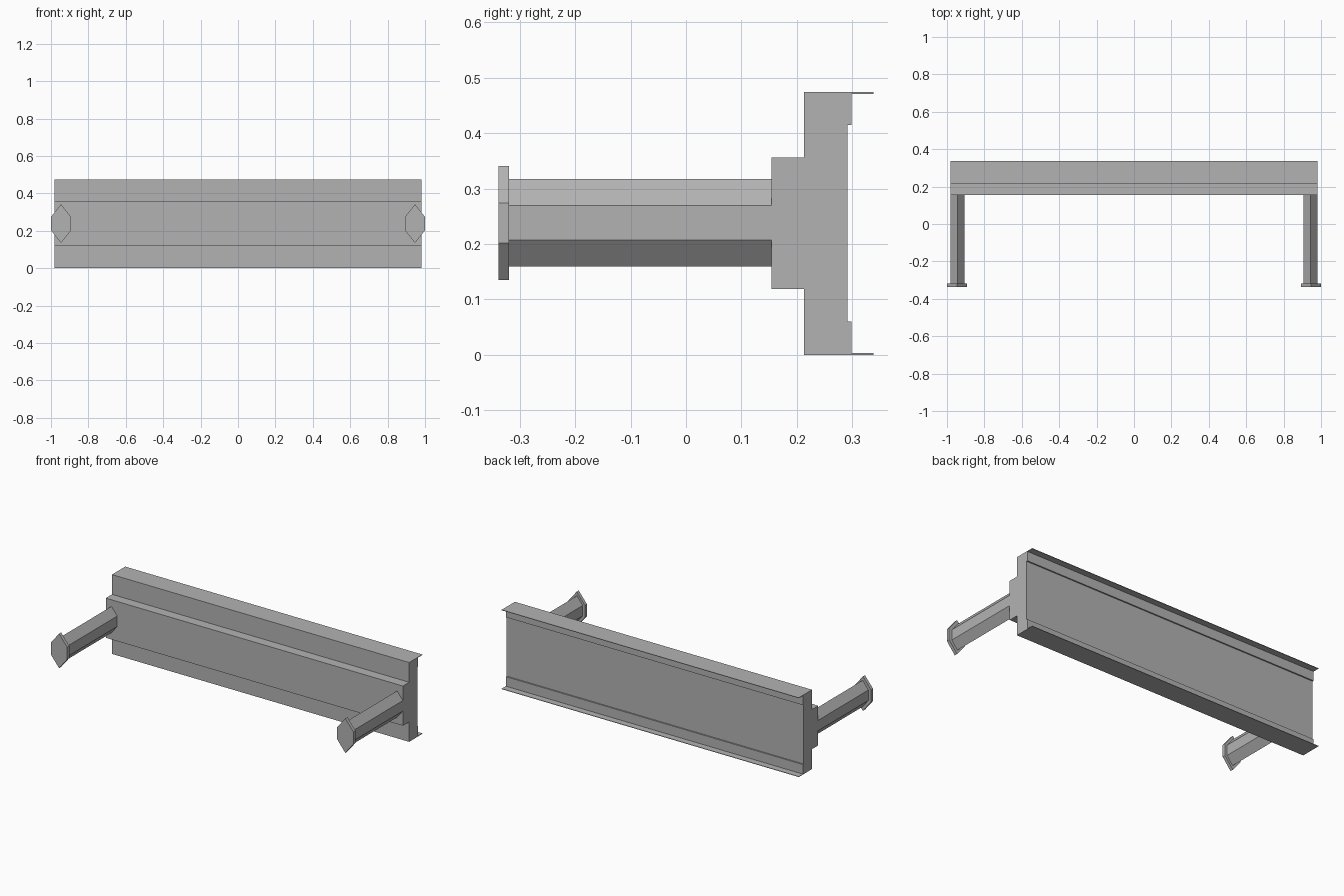
import bpy
import bmesh

cube = bpy.data.objects.get("Cube")
if cube:
    bpy.data.objects.remove(cube, do_unlink=True)

# Single grey paint
grey = bpy.data.materials.new("grey_metal")
grey.use_nodes = True
colour = (0.45, 0.45, 0.45, 1)
grey.diffuse_color = colour
grey.node_tree.nodes["Principled BSDF"].inputs["Base Color"].default_value = colour


def prism(name, outline, offset):
    """Extrude a closed outline of 3D points along an offset."""
    bm = bmesh.new()
    face = bm.faces.new([bm.verts.new(p) for p in outline])
    ext = bmesh.ops.extrude_face_region(bm, geom=[face])
    moved = [v for v in ext["geom"] if isinstance(v, bmesh.types.BMVert)]
    bmesh.ops.translate(bm, verts=moved, vec=offset)
    bmesh.ops.recalc_face_normals(bm, faces=bm.faces)
    mesh = bpy.data.meshes.new(name)
    bm.to_mesh(mesh)
    bm.free()
    mesh.materials.append(grey)
    obj = bpy.data.objects.new(name, mesh)
    bpy.context.scene.collection.objects.link(obj)
    return obj


def hexagon(name, cx, half_width, half_side, half_height, y0, y1):
    """Tall pointed hexagonal bar running along y."""
    mid = 0.238
    points = [(0, half_height), (half_width, half_side), (half_width, -half_side),
              (0, -half_height), (-half_width, -half_side), (-half_width, half_side)]
    return prism(name, [(cx + x, y0, mid + z) for x, z in points], (0, y1 - y0, 0))


# Beam: stepped front, shallow recess and thin lips at the back
HALF = 0.982
front, step, back, recess, lip = 0.154, 0.213, 0.299, 0.291, 0.338
low, high, thin = 0.0, 0.474, 0.003
profile = [
    (front, 0.119), (step, 0.119), (step, low), (lip, low), (lip, low + thin),
    (back, low + thin), (back, 0.06), (recess, 0.06), (recess, 0.415), (back, 0.415),
    (back, high - thin), (lip, high - thin), (lip, high), (step, high),
    (step, 0.356), (front, 0.356),
]
prism("bumper_beam", [(-HALF, y, z) for y, z in profile], (2 * HALF, 0, 0))

# Buffer rods and end plates, one pair per side
for side, sign in (("left", 1), ("right", -1)):
    hexagon(side + "_buffer_rod", sign * 0.944, 0.038, 0.031, 0.079, -0.319, front)
    hexagon(side + "_buffer_plate", sign * 0.946, 0.054, 0.036, 0.103, -0.338, -0.319)
